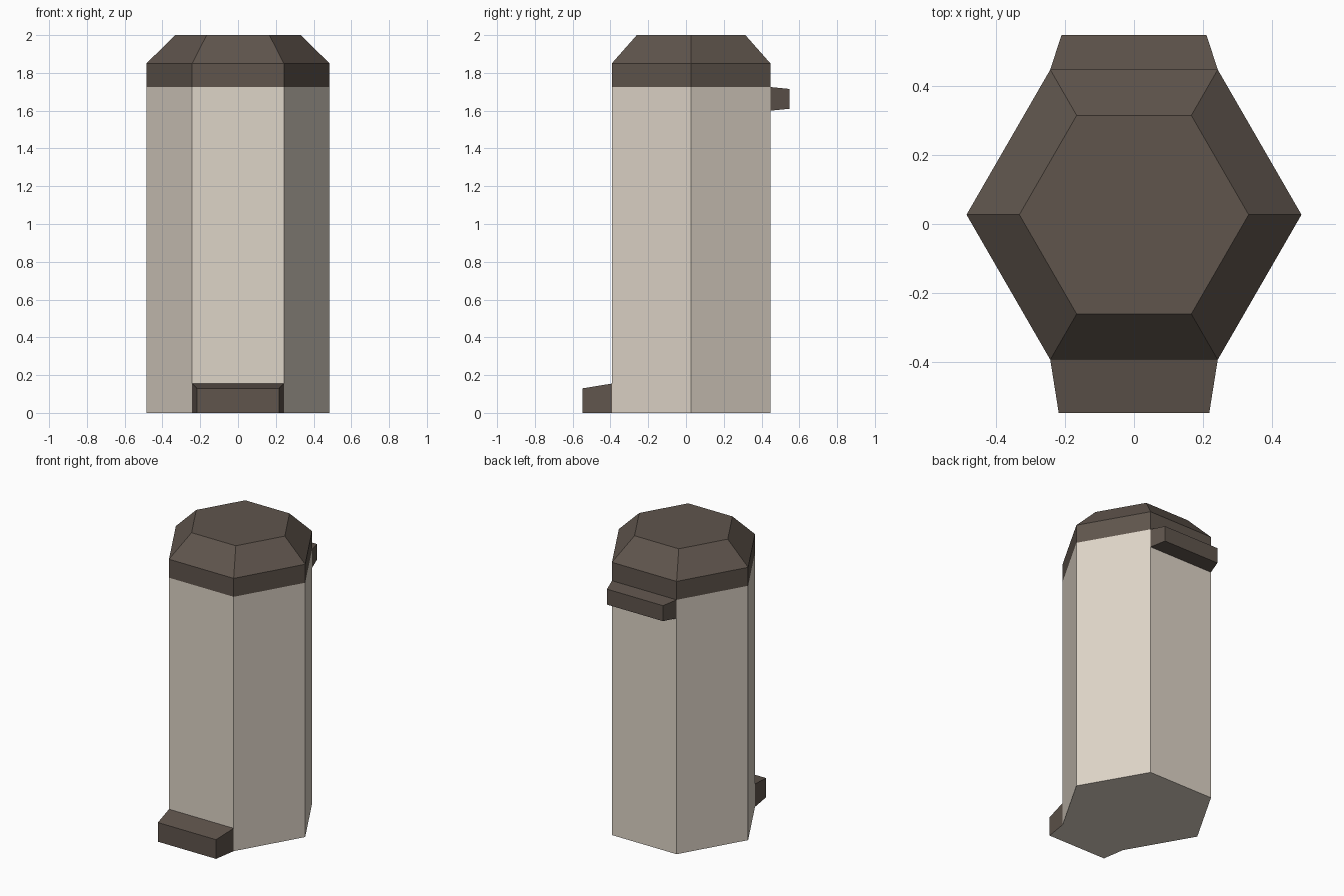
import bpy, bmesh, math

if "Cube" in bpy.data.objects:
    bpy.data.objects.remove(bpy.data.objects["Cube"])

CY = 0.027       # hexagon centre in y
R = 0.485        # hexagon corner radius
BACK = CY + R * math.sqrt(3) / 2
FRONT = CY - R * math.sqrt(3) / 2


def material(name, color):
    m = bpy.data.materials.new(name)
    m.diffuse_color = (*color, 1)
    m.use_nodes = True
    m.node_tree.nodes["Principled BSDF"].inputs["Base Color"].default_value = m.diffuse_color
    return m


LIGHT = material("light_panel", (0.73, 0.66, 0.57))
DARK = material("dark_trim", (0.115, 0.09, 0.073))


def hexagon(radius, z):
    return [(radius * math.cos(math.radians(60 * i)),
             CY + radius * math.sin(math.radians(60 * i)), z) for i in range(6)]


def rectangle(half_width, y, z0, z1):
    return [(-half_width, y, z0), (half_width, y, z0),
            (half_width, y, z1), (-half_width, y, z1)]


def loft(name, rings, mats, cap_start=False, cap_end=False):
    """Skin a list of equal-length rings, optionally capping the ends."""
    bm = bmesh.new()
    loops = [[bm.verts.new(p) for p in ring] for ring in rings]
    n = len(rings[0])
    for a, b in zip(loops, loops[1:]):
        for i in range(n):
            j = (i + 1) % n
            bm.faces.new((a[i], a[j], b[j], b[i]))
    if cap_start:
        bm.faces.new(loops[0][::-1])
    if cap_end:
        bm.faces.new(loops[-1])
    mesh = bpy.data.meshes.new(name)
    bm.to_mesh(mesh)
    bm.free()
    for m in mats:
        mesh.materials.append(m)
    ob = bpy.data.objects.new(name, mesh)
    bpy.context.collection.objects.link(ob)
    return ob


# Six-sided light body, open under the lid
loft("body", [hexagon(R, 0), hexagon(R, 1.725)], [LIGHT], cap_start=True)

# Dark lid: straight band, then sloped shoulder to a flat top
loft("lid", [hexagon(R, 1.725), hexagon(R, 1.85), hexagon(0.332, 2.0)],
     [DARK], cap_end=True)

# Rear handle, tapering outward (ring order reversed so faces point out)
loft("rear_handle", [rectangle(R / 2, BACK, 1.6, 1.725)[::-1],
                     rectangle(0.21, 0.547, 1.61, 1.715)[::-1]],
     [DARK], cap_end=True)

# Front foot pedal, tapering outward, with a light underside
pedal = loft("foot_pedal", [rectangle(R / 2, FRONT, 0, 0.155),
                            rectangle(0.218, -0.547, 0, 0.13)],
             [DARK, LIGHT], cap_end=True)
for face in pedal.data.polygons:
    if face.normal.z < -0.99:
        face.material_index = 1
